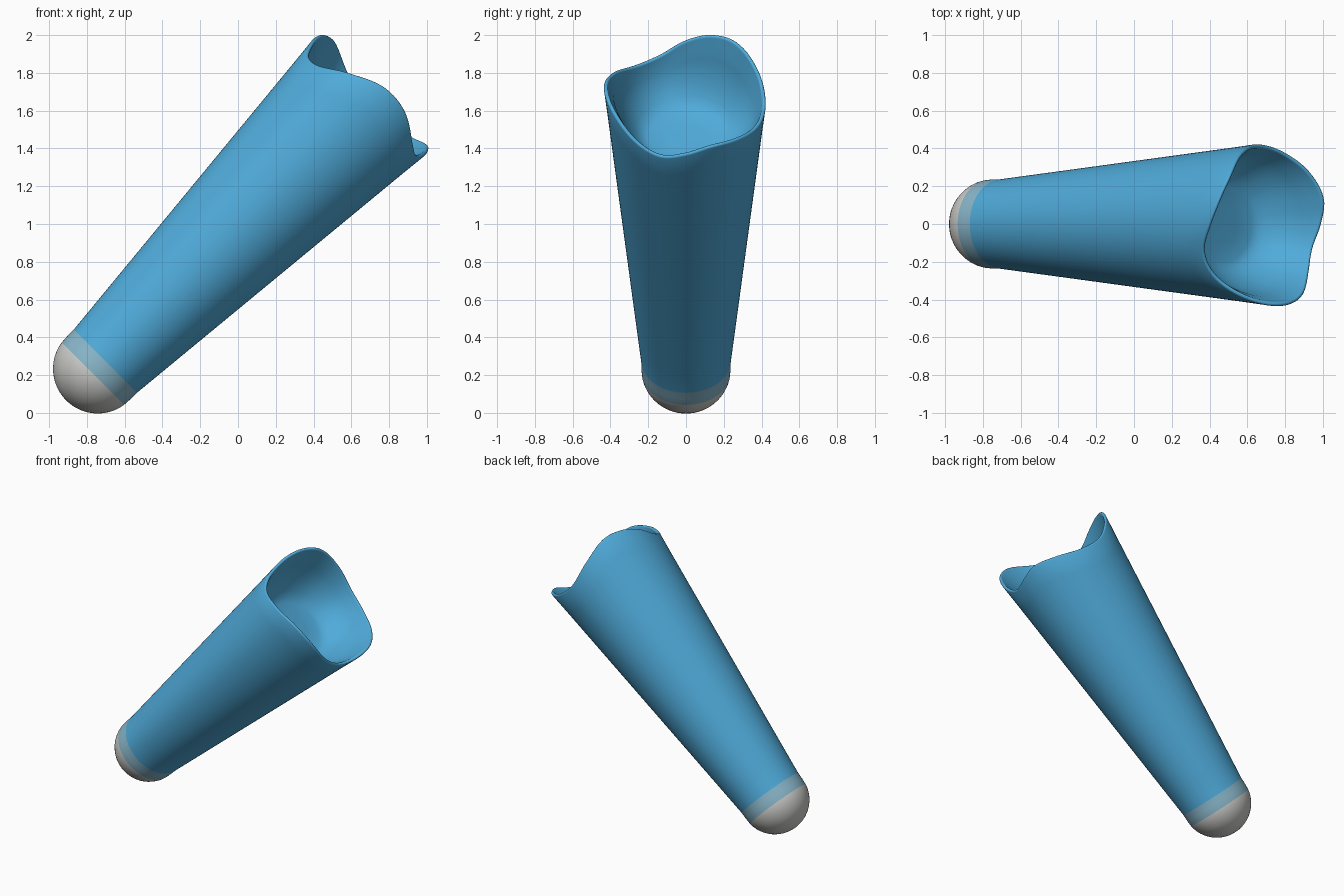
import bpy, bmesh, math
from mathutils import Matrix

if "Cube" in bpy.data.objects:
    bpy.data.objects.remove(bpy.data.objects["Cube"])

SEG = 96
AXIS = Matrix.Translation((-0.488, 0, 0.488)) @ Matrix.Rotation(math.radians(45), 4, 'Y')


def material(name, rgb):
    m = bpy.data.materials.new(name)
    m.diffuse_color = (*rgb, 1)
    m.use_nodes = True
    m.node_tree.nodes["Principled BSDF"].inputs["Base Color"].default_value = m.diffuse_color
    return m


MATS = [material("light_grey", (0.60, 0.60, 0.59)),
        material("pale_blue", (0.25, 0.47, 0.59)),
        material("sky_blue", (0.08, 0.41, 0.71))]

# wavy mouth: (angle from upper side towards +y, height along the axis)
WAVE = [(0, 1.68), (18, 1.735), (38, 1.75), (65, 1.685), (90, 1.625), (115, 1.635),
        (140, 1.685), (162, 1.71), (180, 1.67), (198, 1.63), (216, 1.66), (245, 1.755),
        (268, 1.765), (294, 1.685), (319, 1.60), (340, 1.60)]


def rim_height(deg):
    # smooth periodic interpolation through the wave points
    n = len(WAVE)
    pt = lambda k: (WAVE[k % n][0] + 360 * (k // n), WAVE[k % n][1])
    i = max(k for k in range(n) if WAVE[k][0] <= deg)
    (a0, h0), (a1, h1), (a2, h2), (a3, h3) = (pt(i + k) for k in (-1, 0, 1, 2))
    w = a2 - a1
    u = (deg - a1) / w
    m1, m2 = (h2 - h0) / (a2 - a0) * w, (h3 - h1) / (a3 - a1) * w
    return ((2*u**3 - 3*u*u + 1) * h1 + (u**3 - 2*u*u + u) * m1
            + (3*u*u - 2*u**3) * h2 + (u**3 - u*u) * m2)


def wall(t):
    return 0.237 + 0.096 * (t + 0.30)


def smooth_lip(k, deg):
    # rounded lip: cross-section runs from outer wall over to inner wall
    top = rim_height(deg)
    a = math.pi * k / 6
    return wall(top) - 0.011 + 0.011 * math.cos(a), top - 0.011 + 0.011 * math.sin(a)


FLOOR = 1.365
# bowl inside the mouth: (radius, share of the way from floor up to rim)
BOWL = [(0.385, 0.82), (0.368, 0.64), (0.343, 0.46), (0.31, 0.29),
        (0.27, 0.14), (0.235, 0.05), (0.20, 0.01), (0.10, 0.0)]

rings = []  # each ring: function angle -> (radius, height), and colour of the strip after it
# rounded tip
for k in range(1, 13):
    a = math.radians(90 * k / 12) * 0.90
    rings.append((lambda d, a=a: (0.237 * math.sin(a), -0.36 - 0.237 * math.cos(a)), 0))
# band and tapered body
rings[-1] = (lambda d: (0.2335, -0.397), 1)
rings.append((lambda d: (0.2365, -0.35), 1))
rings.append((lambda d: (wall(-0.303), -0.303), 2))
for k in range(1, 14):
    f = k / 14
    def body(d, f=f):
        t = -0.303 + f * (rim_height(d) - 0.011 + 0.303)
        return wall(t), t
    rings.append((body, 2))
# lip, then bowl
for k in range(7):
    rings.append((lambda d, k=k: smooth_lip(k, d), 2))
for r, share in BOWL:
    rings.append((lambda d, r=r, s=share: (r, FLOOR + s * (rim_height(d) - FLOOR)), 2))

bm = bmesh.new()
loops = []
for fn, _ in rings:
    loop = []
    for i in range(SEG):
        deg = 360 * i / SEG
        r, t = fn(deg)
        a = math.radians(deg)
        loop.append(bm.verts.new((-r * math.cos(a), r * math.sin(a), t)))
    loops.append(loop)
for j in range(len(loops) - 1):
    for i in range(SEG):
        n = (i + 1) % SEG
        f = bm.faces.new((loops[j][i], loops[j][n], loops[j + 1][n], loops[j + 1][i]))
        f.material_index = rings[j][1]
# close tip and bowl floor
for loop, height, mat in ((loops[0], -0.597, 0), (loops[-1], FLOOR, 2)):
    c = bm.verts.new((0, 0, height))
    for i in range(SEG):
        bm.faces.new((c, loop[i], loop[(i + 1) % SEG])).material_index = mat
bmesh.ops.recalc_face_normals(bm, faces=bm.faces)
bm.transform(AXIS)
for f in bm.faces:
    f.smooth = True

mesh = bpy.data.meshes.new("tapered_cup")
bm.to_mesh(mesh)
bm.free()
for m in MATS:
    mesh.materials.append(m)
obj = bpy.data.objects.new("tapered_cup", mesh)
bpy.context.collection.objects.link(obj)
